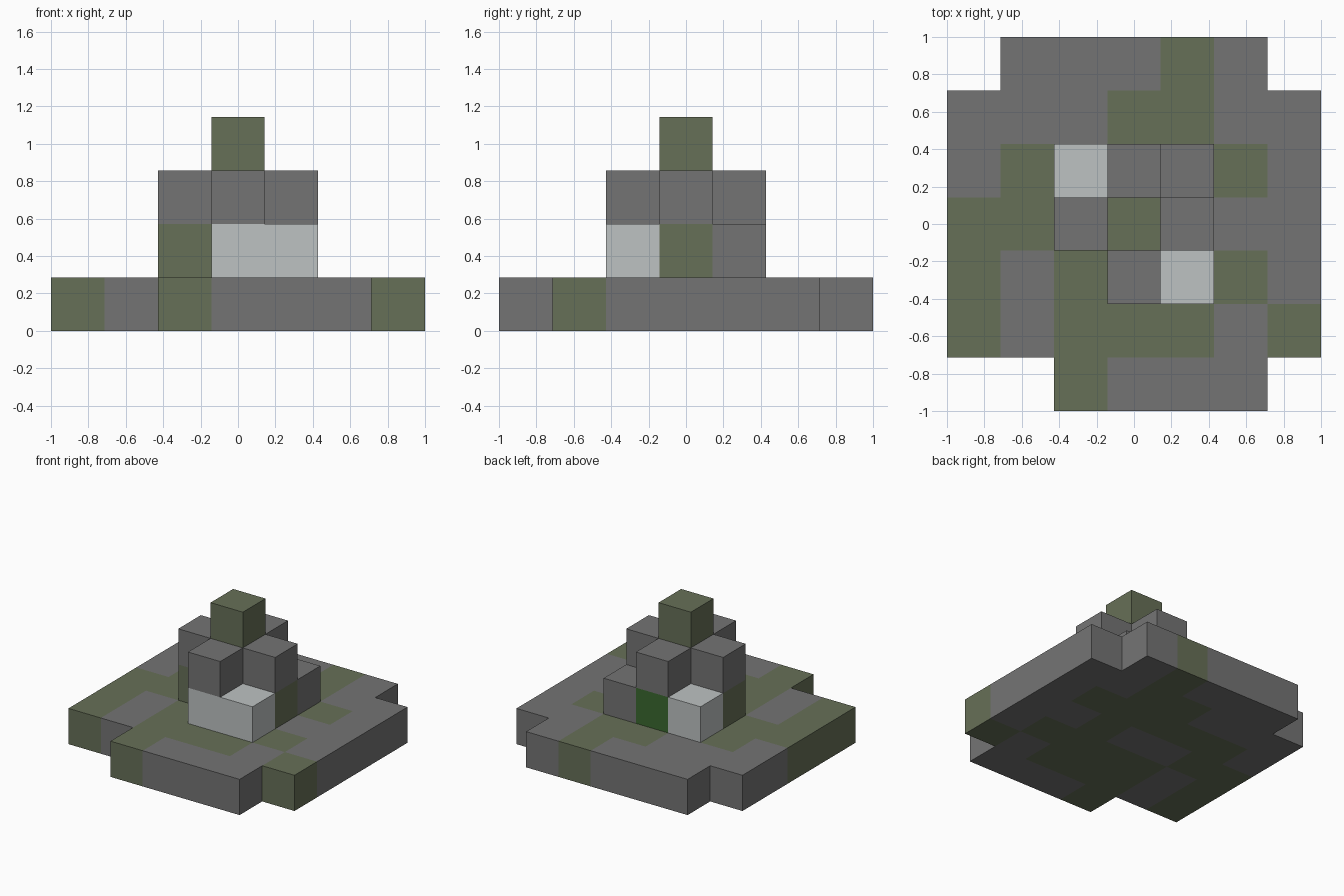
import bpy
import bmesh
from mathutils import Vector

cube = bpy.data.objects.get("Cube")
if cube:
    bpy.data.objects.remove(cube, do_unlink=True)

CELL = 2 / 7

# Colours, keyed by the letter used in the floor plans
COLOURS = {
    "s": ("stone_grey", (0.175, 0.175, 0.175)),
    "m": ("mossy_olive", (0.134, 0.16, 0.096)),
    "w": ("pale_grey", (0.51, 0.54, 0.54)),
    "g": ("leaf_green", (0.043, 0.14, 0.028)),
}
KEYS = list(COLOURS)


def make_material(name, rgb):
    mat = bpy.data.materials.new(name)
    mat.use_nodes = True
    colour = (*rgb, 1)
    mat.diffuse_color = colour
    mat.node_tree.nodes["Principled BSDF"].inputs["Base Color"].default_value = colour
    return mat


MATERIALS = [make_material(*COLOURS[k]) for k in KEYS]

# Floor plan of each tier: first row is the back, first column is -x, dot is empty
PLANS = {
    "base_platform": [".sssms.",
                      "sssmmss",
                      "smmmmms",
                      "mmssmss",
                      "msmmmms",
                      "msmmmsm",
                      "..msss."],
    "lower_tier": [".......",
                   ".......",
                   "..wgs..",
                   "..msm..",
                   "...ww..",
                   ".......",
                   "......."],
    "upper_tier": [".......",
                   ".......",
                   "...s...",
                   "..sss..",
                   "...s...",
                   ".......",
                   "......."],
    "top_block": [".......",
                  ".......",
                  ".......",
                  "...m...",
                  ".......",
                  ".......",
                  "......."],
}

# Every filled block, by column, row counted from the front, and level
blocks = {}
for level, plan in enumerate(PLANS.values()):
    for row, line in enumerate(reversed(plan)):
        for col, key in enumerate(line):
            if key != ".":
                blocks[col, row, level] = key


def build_tier(name, level):
    """Join the blocks of one level into a shell, leaving out touching sides."""
    bm = bmesh.new()
    for (col, row, lev), key in blocks.items():
        if lev != level:
            continue
        centre = Vector((col - 3, row - 3, lev + 0.5))
        for axis in range(3):
            for sign in (-1, 1):
                step = [0, 0, 0]
                step[axis] = sign
                if (col + step[0], row + step[1], lev + step[2]) in blocks:
                    continue
                normal = Vector(step)
                u = Vector([float(i == (axis + 1) % 3) for i in range(3)])
                v = normal.cross(u)
                corners = [u + v, v - u, -u - v, u - v]
                verts = [bm.verts.new((centre + (normal + c) / 2) * CELL) for c in corners]
                bm.faces.new(verts).material_index = KEYS.index(key)
    bmesh.ops.remove_doubles(bm, verts=bm.verts[:], dist=0.001)
    mesh = bpy.data.meshes.new(name)
    bm.to_mesh(mesh)
    bm.free()
    for mat in MATERIALS:
        mesh.materials.append(mat)
    bpy.context.collection.objects.link(bpy.data.objects.new(name, mesh))


for level, name in enumerate(PLANS):
    build_tier(name, level)
